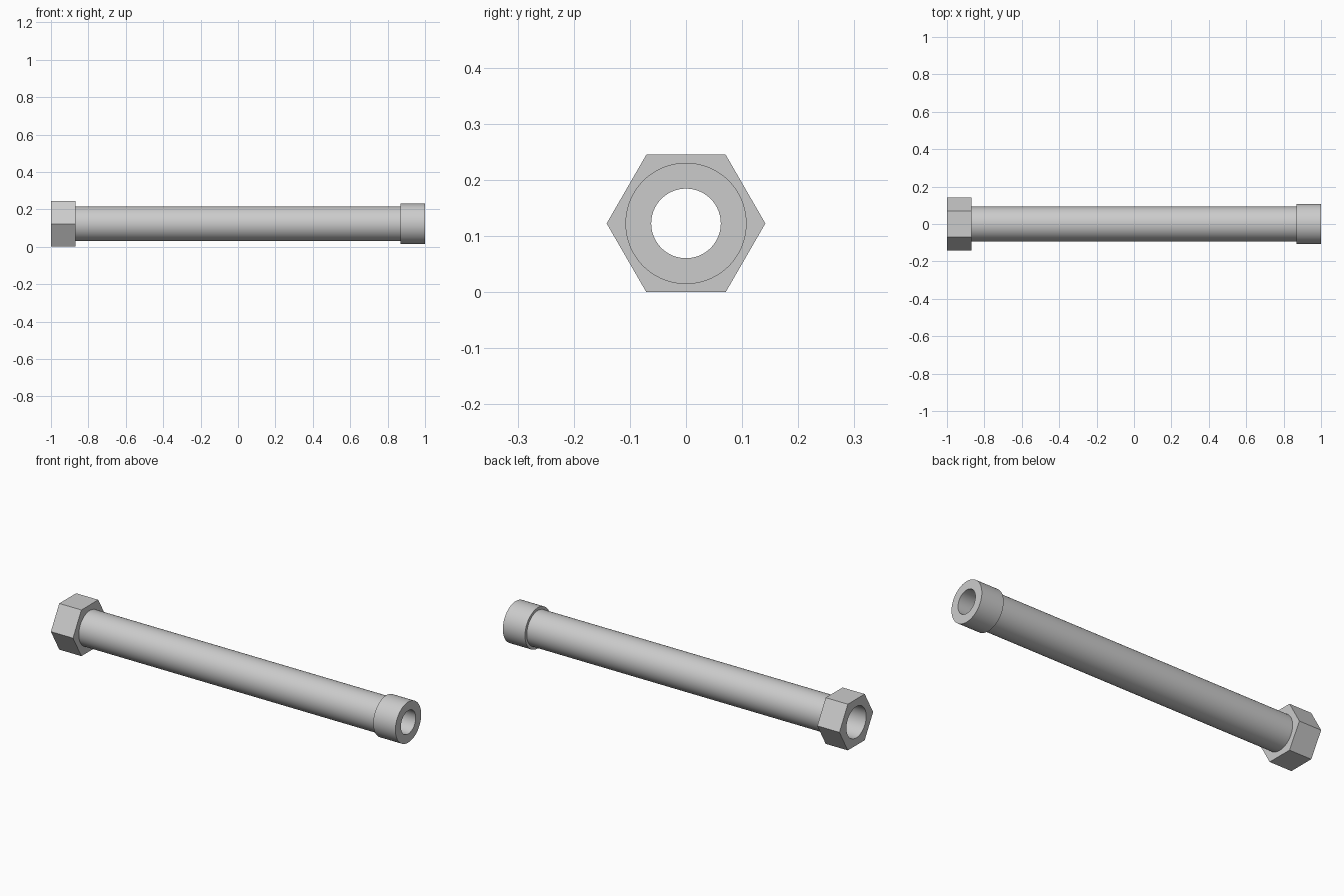
import bpy, bmesh, math

cube = bpy.data.objects.get("Cube")
if cube:
    bpy.data.objects.remove(cube, do_unlink=True)

AXIS_Z = 0.1225
SEGMENTS = 72
BORE = 0.062

steel = bpy.data.materials.new("grey steel")
steel.use_nodes = True
colour = (0.6, 0.6, 0.6, 1)
steel.diffuse_color = colour
steel.node_tree.nodes["Principled BSDF"].inputs["Base Color"].default_value = colour


def loop(bm, x, radius, sides):
    """Closed ring of vertices around the x axis."""
    step = math.tau / sides
    return [bm.verts.new((x, radius * math.cos(i * step), radius * math.sin(i * step)))
            for i in range(sides)]


def sleeve(name, x0, x1, outer, inner, sides=SEGMENTS):
    """Hollow prism along x with a round bore."""
    bm = bmesh.new()
    out = [loop(bm, x, outer, sides) for x in (x0, x1)]
    bore = [loop(bm, x, inner, SEGMENTS) for x in (x0, x1)]
    # outer and bore walls
    for (a, b) in (out, bore):
        n = len(a)
        for i in range(n):
            j = (i + 1) % n
            bm.faces.new((a[i], a[j], b[j], b[i]))
    # flat ends, joining the bore to the outer outline
    for o, h in zip(out, bore):
        for i in range(SEGMENTS):
            j = (i + 1) % SEGMENTS
            p, q = (o[int(k * sides / SEGMENTS + 0.5) % sides] for k in (i, i + 1))
            bm.faces.new((h[i], h[j], q) if p == q else (h[i], h[j], q, p))
    bmesh.ops.recalc_face_normals(bm, faces=bm.faces)
    mesh = bpy.data.meshes.new(name)
    bm.to_mesh(mesh)
    bm.free()
    mesh.materials.append(steel)
    obj = bpy.data.objects.new(name, mesh)
    obj.location.z = AXIS_Z
    bpy.context.collection.objects.link(obj)
    bpy.ops.object.select_all(action="DESELECT")
    obj.select_set(True)
    bpy.context.view_layer.objects.active = obj
    bpy.ops.object.shade_smooth_by_angle(angle=math.radians(30))
    return obj


# hexagonal nut with a wider bore, long tube, and round end collar
sleeve("hex_nut", -1, -0.87, AXIS_Z / math.cos(math.pi / 6), 0.083, sides=6)
sleeve("tube", -0.87, 0.87, 0.093, BORE)
sleeve("end_collar", 0.87, 1, 0.108, BORE)
